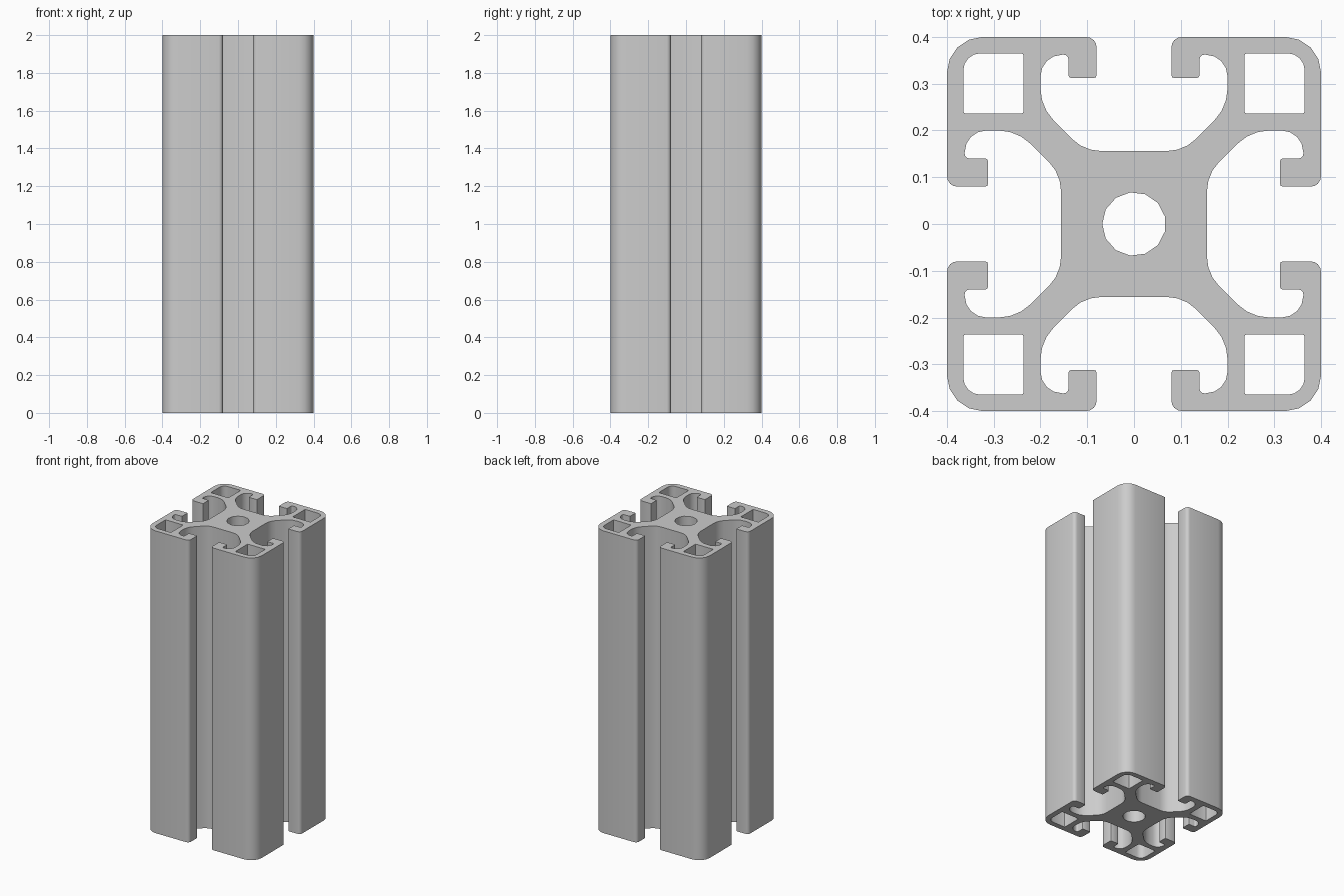
import bpy
import bmesh
import math
from mathutils import Vector, Matrix

if "Cube" in bpy.data.objects:
    bpy.data.objects.remove(bpy.data.objects["Cube"])

LENGTH = 2.0


def rounded(corners):
    """Round each corner (x, y, setback, segments) of a closed outline with an arc."""
    result = []
    for i, (x, y, setback, segments) in enumerate(corners):
        corner = Vector((x, y))
        to_prev = (Vector(corners[i - 1][:2]) - corner).normalized()
        to_next = (Vector(corners[(i + 1) % len(corners)][:2]) - corner).normalized()
        half = to_prev.angle(to_next) / 2
        radius = setback * math.tan(half)
        centre = corner + (to_prev + to_next).normalized() * setback / math.cos(half)
        start = (corner + to_prev * setback - centre).normalized()
        end = (corner + to_next * setback - centre).normalized()
        sweep = start.angle(end)
        for k in range(segments + 1):
            a = sweep * k / segments
            direction = (start * math.sin(sweep - a) + end * math.sin(a)) / math.sin(sweep)
            result.append(centre + direction * radius)
    return result


def turned(point, k):
    """Turn a 2D point clockwise by k quarter turns."""
    x, y = point
    for _ in range(k):
        x, y = y, -x
    return Vector((x, y))


# Half of one corner arm: slot floor, slot wall, hook and lip
half_arm = [
    (0.107, 0.156, 0.037, 3),
    (0.20, 0.25, 0.04, 3),
    (0.20, 0.362, 0.046, 4),
    (0.14, 0.362, 0.01, 3),
    (0.14, 0.312, 0.006, 2),
    (0.08, 0.312, 0.006, 2),
    (0.08, 0.40, 0.022, 4),
]
mirrored_half = [(y, x, s, n) for x, y, s, n in reversed(half_arm)]
arm = half_arm + [(0.40, 0.40, 0.076, 4)] + mirrored_half

# Repeat the arm around the four corners
outline = rounded([(*turned((x, y), k), s, n) for k in range(4) for x, y, s, n in arm])

# Hollow corner pockets and the round centre bore
pocket = rounded([
    (0.236, 0.236, 0.006, 2),
    (0.236, 0.365, 0.006, 2),
    (0.365, 0.365, 0.036, 4),
    (0.365, 0.236, 0.006, 2),
])
pockets = [[turned(p, k) for p in pocket] for k in range(4)]
SIDES = 13
bore = [Vector((-math.cos(a), math.sin(a))) * 0.068
        for a in (k * math.tau / SIDES for k in range(SIDES))]

# Filled profile, extruded along its length
curve = bpy.data.curves.new("profile", "CURVE")
curve.dimensions = "2D"
curve.fill_mode = "BOTH"
curve.extrude = LENGTH / 2
for loop in [outline, bore] + pockets:
    spline = curve.splines.new("POLY")
    spline.points.add(len(loop) - 1)
    for point, p in zip(spline.points, loop):
        point.co = (p.x, p.y, 0, 1)
    spline.use_cyclic_u = True
profile = bpy.data.objects.new("profile_helper", curve)
bpy.context.collection.objects.link(profile)
bpy.context.view_layer.update()
mesh = bpy.data.meshes.new_from_object(
    profile.evaluated_get(bpy.context.evaluated_depsgraph_get()))
bpy.data.objects.remove(profile)

# Weld caps to walls and stand the bar on the ground
bm = bmesh.new()
bm.from_mesh(mesh)
bmesh.ops.remove_doubles(bm, verts=bm.verts, dist=0.0002)
bmesh.ops.transform(bm, matrix=Matrix.Translation((0, 0, LENGTH / 2)), verts=bm.verts)
bmesh.ops.recalc_face_normals(bm, faces=bm.faces)
bm.to_mesh(mesh)
bm.free()

# Plain grey metal
grey = bpy.data.materials.new("grey_metal")
grey.use_nodes = True
colour = (0.604, 0.604, 0.604, 1)
grey.diffuse_color = colour
grey.node_tree.nodes["Principled BSDF"].inputs["Base Color"].default_value = colour
mesh.materials.clear()
mesh.materials.append(grey)

bar = bpy.data.objects.new("slotted_bar", mesh)
bpy.context.collection.objects.link(bar)
bpy.ops.object.select_all(action="DESELECT")
bar.select_set(True)
bpy.context.view_layer.objects.active = bar
bpy.ops.object.shade_smooth_by_angle(angle=math.radians(35))
